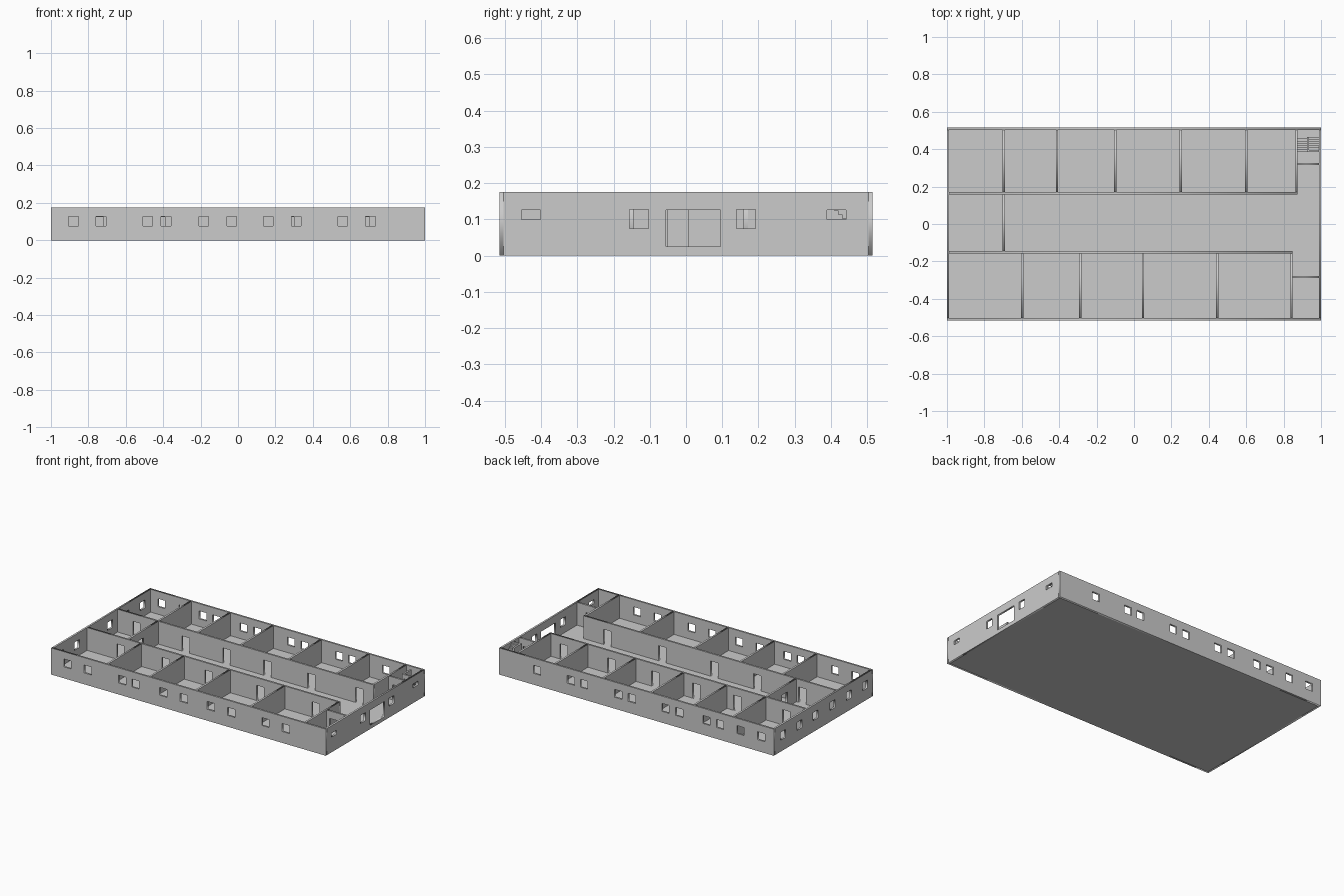
import bpy, bmesh
from math import radians

if "Cube" in bpy.data.objects:
    bpy.data.objects.remove(bpy.data.objects["Cube"])

X, Y, H, T, FLOOR = 1.0, 0.515, 0.175, 0.012, 0.025
DOOR_TOP = 0.125
WIN = (0.075, 0.127)


def box(name, x0, x1, y0, y1, z0, z1):
    bm = bmesh.new()
    bmesh.ops.create_cube(bm, size=1)
    for v in bm.verts:
        v.co = ((x0 + x1) / 2 + v.co.x * (x1 - x0),
                (y0 + y1) / 2 + v.co.y * (y1 - y0),
                (z0 + z1) / 2 + v.co.z * (z1 - z0))
    me = bpy.data.meshes.new(name)
    bm.to_mesh(me)
    bm.free()
    ob = bpy.data.objects.new(name, me)
    bpy.context.collection.objects.link(ob)
    return ob


def wall(name, axis, pos, a, b, holes=(), base=0.005):
    """Upright filled profile with rectangular holes, running along axis."""
    cu = bpy.data.curves.new(name, 'CURVE')
    cu.dimensions = '2D'
    cu.fill_mode = 'BOTH'
    cu.extrude = T / 2
    for u0, u1, z0, z1 in [(a, b, base, H)] + list(holes):
        sp = cu.splines.new('POLY')
        sp.points.add(3)
        for p, (u, z) in zip(sp.points, ((u0, z0), (u1, z0), (u1, z1), (u0, z1))):
            p.co = (u, z, 0, 1)
        sp.use_cyclic_u = True
    tmp = bpy.data.objects.new(name + "_profile", cu)
    bpy.context.collection.objects.link(tmp)
    bpy.context.view_layer.update()
    me = bpy.data.meshes.new_from_object(
        tmp.evaluated_get(bpy.context.evaluated_depsgraph_get()))
    bpy.data.objects.remove(tmp)
    ob = bpy.data.objects.new(name, me)
    bpy.context.collection.objects.link(ob)
    ob.rotation_euler = (radians(90), 0, radians(90) if axis == 'y' else 0)
    ob.location = (0, pos, 0) if axis == 'x' else (pos, 0, 0)
    return ob


def windows(centres, z=WIN):
    return [(c - 0.026, c + 0.026, *z) for c in centres]


def doors(centres):
    return [(c - 0.027, c + 0.027, FLOOR, DOOR_TOP) for c in centres]


# Floor slab
box("floor_slab", -X + T, X - T, -Y + T, Y - T, 0, FLOOR)

# Outer walls
wall("front_wall", 'x', -Y + T / 2, -X, X, windows(
    [-0.88, -0.733, -0.482, -0.385, -0.183, -0.034, 0.162, 0.311, 0.56, 0.708]), 0)
wall("back_wall", 'x', Y - T / 2, -X, X, windows(
    [-0.908, -0.757, -0.609, -0.511, -0.311, -0.212, 0.034, 0.132, 0.382, 0.478, 0.724]), 0)
wall("left_wall", 'y', -X + T / 2, -Y + T, Y - T, windows(
    [-0.43, -0.265, -0.095, 0.08, 0.25, 0.42]), 0)
wall("right_wall", 'y', X - T / 2, -Y + T, Y - T,
     windows([-0.13, 0.166]) + windows([-0.428, 0.415], (0.10, 0.126))
     + [(-0.055, 0.095, FLOOR, DOOR_TOP)], 0)

# Corridor walls
UP, LOW, EAST_UP, EAST_LOW = 0.165, -0.151, 0.869, 0.842
wall("upper_corridor_wall", 'x', UP, -X + T, EAST_UP + T / 2,
     doors([-0.85, -0.493, -0.195, 0.103, 0.423, 0.77]))
wall("lower_corridor_wall", 'x', LOW, -X + T, EAST_LOW + T / 2,
     doors([-0.745, -0.417, -0.105, 0.273, 0.675]))

# Room dividers
for i, x in enumerate([-0.697, -0.412, -0.1, 0.25, 0.6, EAST_UP]):
    wall(f"upper_divider_{i}", 'y', x, UP + T / 2, Y - T)
for i, x in enumerate([-0.597, -0.287, 0.048, 0.445, EAST_LOW]):
    wall(f"lower_divider_{i}", 'y', x, -Y + T, LOW - T / 2)
wall("hall_end_wall", 'y', -0.697, LOW + T / 2, UP - T / 2, doors([-0.022]))
wall("stair_room_wall", 'x', 0.321, EAST_UP + T / 2, X - T, doors([0.93]))
wall("small_room_wall", 'x', -0.284, EAST_LOW + T / 2, X - T, doors([0.895]))

# Staircase: left flight climbs to the back landing, right flight returns
N, Y0, Y1, MID = 7, 0.385, 0.465, 0.10
XL, XR = EAST_UP + T / 2, X - T
run, rise = (Y1 - Y0) / N, (MID - FLOOR) / N
for i in range(N):
    ya = Y0 + i * run
    box(f"lower_step_{i}", XL, 0.924, ya, ya + run, FLOOR, FLOOR + rise * (i + 1))
    yb = Y1 - i * run
    top = MID + rise * (i + 1)
    box(f"upper_step_{i}", 0.936, XR, yb - run, yb, top - 0.03, min(top, H - 0.001))
box("stair_landing", XL, XR, Y1, Y - T, MID - 0.015, MID)
box("stair_centre_wall", 0.924, 0.936, Y0, Y1, FLOOR, H)
